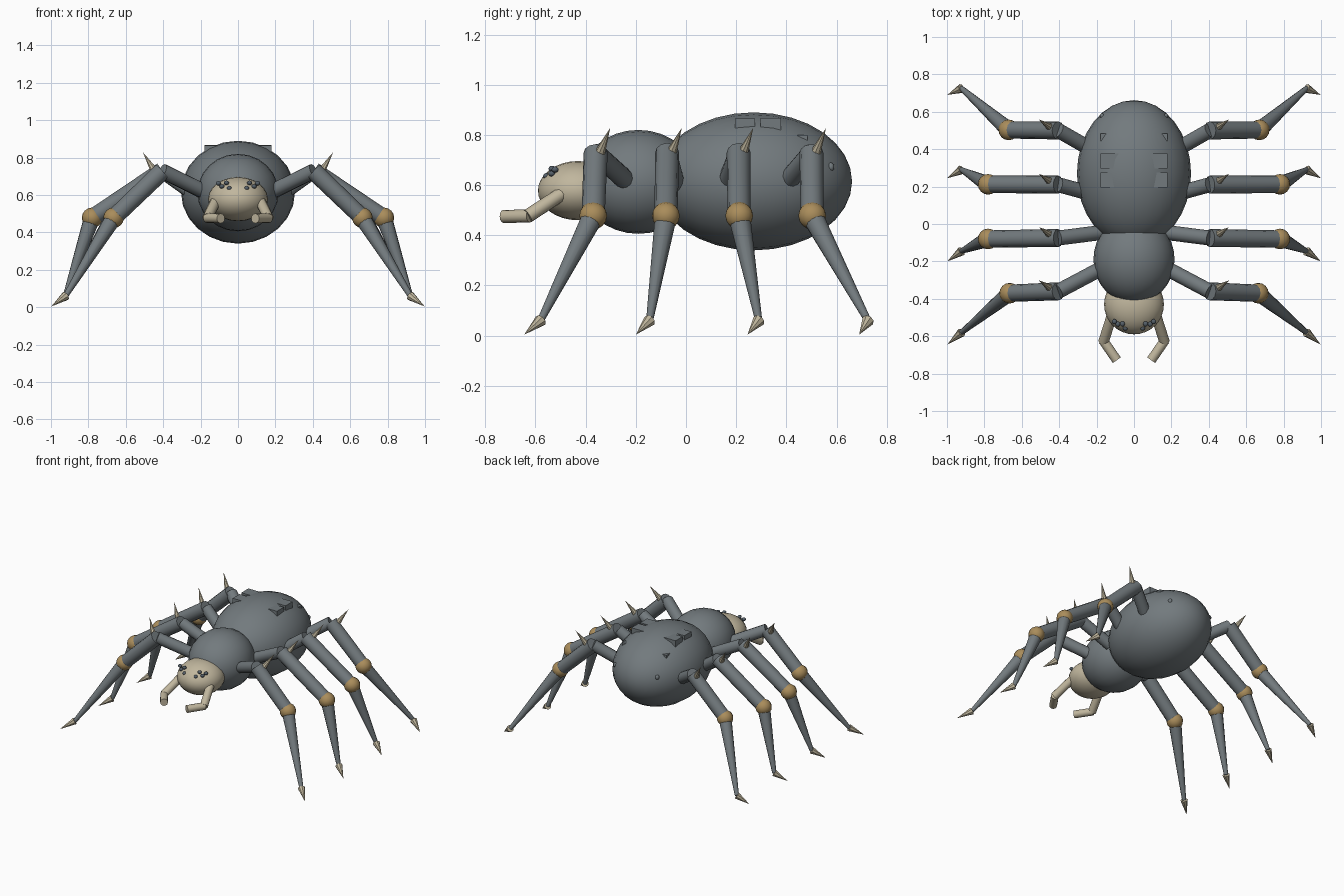
import bpy
import math
from mathutils import Vector

if "Cube" in bpy.data.objects:
    bpy.data.objects.remove(bpy.data.objects["Cube"])


def material(name, colour):
    m = bpy.data.materials.new(name)
    m.diffuse_color = (*colour, 1)
    m.use_nodes = True
    m.node_tree.nodes["Principled BSDF"].inputs["Base Color"].default_value = m.diffuse_color
    return m


GREY = material("slate grey", (0.17, 0.195, 0.208))
CREAM = material("bone cream", (0.53, 0.47, 0.34))
GOLD = material("ochre joint", (0.40, 0.265, 0.105))
EYE = material("dark eye", (0.09, 0.115, 0.14))


def finish(name, mat, smooth=True):
    ob = bpy.context.object
    ob.name = name
    ob.data.materials.append(mat)
    if smooth:
        bpy.ops.object.shade_smooth_by_angle(angle=math.radians(40))
    return ob


def ellipsoid(name, centre, radii, mat, segments=24, rings=16):
    """Ellipsoid with its poles along y; radii are given as x, y, z."""
    rx, ry, rz = radii
    bpy.ops.mesh.primitive_uv_sphere_add(segments=segments, ring_count=rings,
                                         radius=1, location=centre,
                                         rotation=(math.pi / 2, 0, 0))
    bpy.context.object.scale = (rx, rz, ry)
    return finish(name, mat)


def limb(name, a, b, r1, r2, mat, sides=12):
    """Tapered rod from a to b."""
    a, b = Vector(a), Vector(b)
    d = b - a
    bpy.ops.mesh.primitive_cone_add(vertices=sides, radius1=r1, radius2=r2,
                                    depth=d.length, location=(a + b) / 2)
    bpy.context.object.rotation_euler = d.to_track_quat('Z', 'Y').to_euler()
    return finish(name, mat)


def block(name, centre, size, mat):
    bpy.ops.mesh.primitive_cube_add(size=1, location=centre)
    bpy.context.object.scale = size
    return finish(name, mat, smooth=False)


# Body
ellipsoid("abdomen", (0, 0.27, 0.615), (0.305, 0.392, 0.275), GREY)
ellipsoid("thorax", (0, -0.19, 0.613), (0.217, 0.235, 0.207), GREY)
ellipsoid("head", (0, -0.43, 0.578), (0.16, 0.16, 0.118), CREAM)

# Per leg: hip (x, y), knee y, joint (x, y), ankle y, claw tip y
LEGS = [
    ((0.16, -0.23), -0.36, (0.665, -0.37), -0.58, -0.645),
    ((0.17, -0.045), -0.075, (0.78, -0.08), -0.145, -0.20),
    ((0.24, 0.165), 0.21, (0.78, 0.212), 0.29, 0.245),
    ((0.23, 0.40), 0.50, (0.67, 0.503), 0.725, 0.69),
]
# Eye positions on one side of the head
EYES = [(0.105, -0.522, 0.662), (0.086, -0.535, 0.646),
        (0.062, -0.534, 0.665), (0.046, -0.556, 0.636)]

for s, side in ((-1, "left"), (1, "right")):
    # Legs
    for i, (hip, knee_y, joint, ankle_y, tip_y) in enumerate(LEGS, 1):
        tag = f"{side}_{i}"
        knee = (s * 0.405, knee_y, 0.728)
        ball = (s * joint[0], joint[1], 0.478)
        ankle = (s * 0.922, ankle_y, 0.06)
        limb("hip_" + tag, (s * hip[0], hip[1], 0.61), knee, 0.04, 0.04, GREY)
        limb("upper_leg_" + tag, knee, ball, 0.048, 0.046, GREY)
        ellipsoid("leg_joint_" + tag, ball, (0.055,) * 3, GOLD, 16, 8)
        limb("lower_leg_" + tag, ball, ankle, 0.044, 0.014, GREY)
        limb("claw_" + tag, ankle, (s * 0.998, tip_y, 0.004), 0.025, 0, CREAM, 8)
        limb("spine_" + tag, (s * 0.445, knee_y + 0.015, 0.725),
             (s * 0.508, knee_y + 0.058, 0.828), 0.022, 0, CREAM, 8)

    # Feelers
    elbow = (s * 0.163, -0.63, 0.477)
    limb("feeler_base_" + side, (s * 0.115, -0.48, 0.575), elbow, 0.028, 0.028, CREAM)
    limb("feeler_end_" + side, (s * 0.165, -0.622, 0.477),
         (s * 0.092, -0.728, 0.475), 0.026, 0.026, CREAM)

    # Eyes
    for i, (x, y, z) in enumerate(EYES, 1):
        ellipsoid(f"eye_{side}_{i}", (s * x, y, z), (0.014, 0.014, 0.012), EYE, 10, 6)

    # Raised plates and bumps on the abdomen
    block("front_plate_" + side, (s * 0.13, 0.235, 0.815), (0.10, 0.08, 0.10), GREY)
    block("rear_plate_" + side, (s * 0.13, 0.337, 0.815), (0.10, 0.082, 0.104), GREY)
    block("small_plate_" + side, (s * 0.16, 0.465, 0.775), (0.04, 0.04, 0.05), GREY)
    ellipsoid("bump_" + side, (s * 0.17, 0.577, 0.672), (0.014, 0.014, 0.018), GREY, 10, 6)
